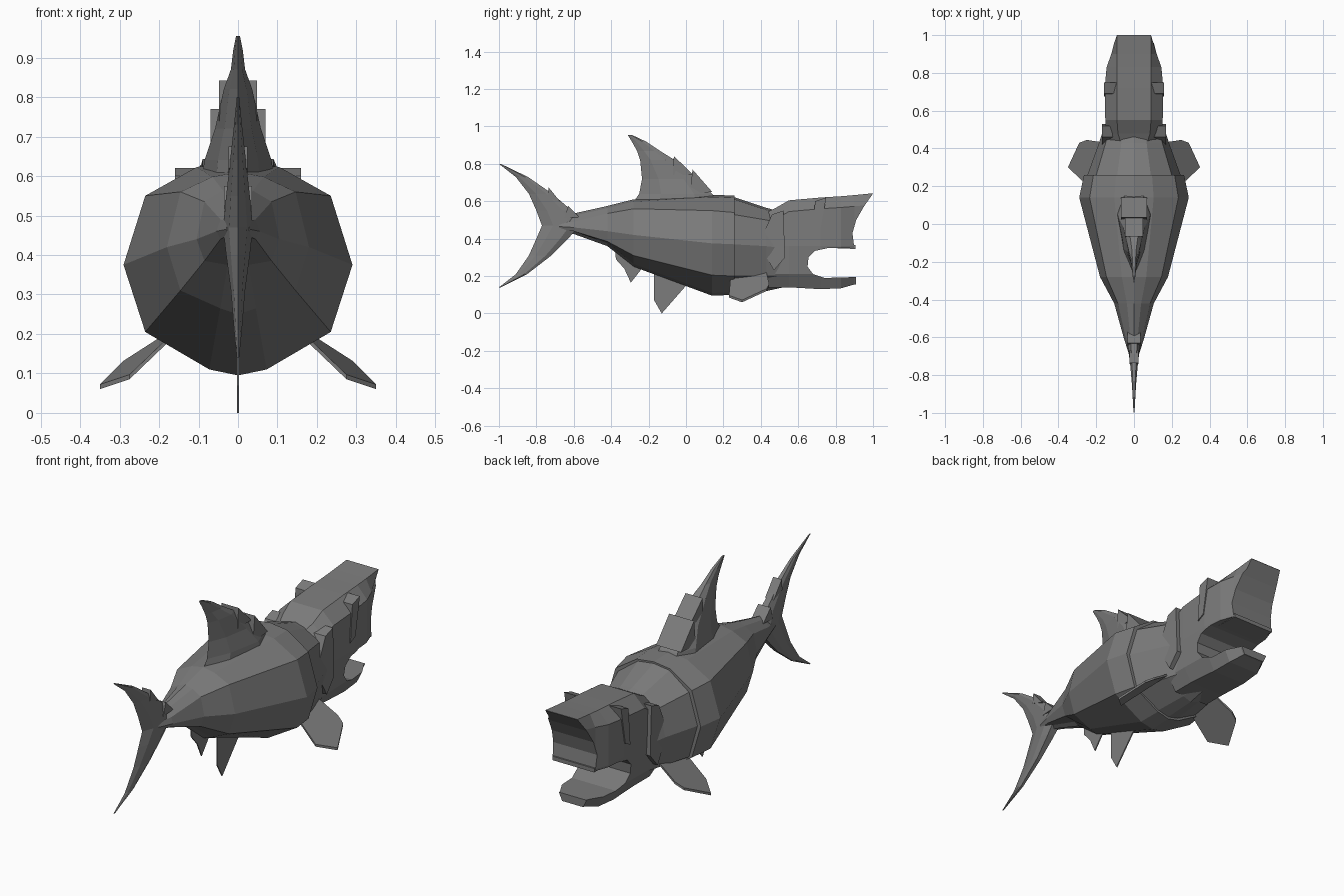
import bpy, bmesh

if "Cube" in bpy.data.objects:
    bpy.data.objects.remove(bpy.data.objects["Cube"])

grey = bpy.data.materials.new("slate grey")
grey.use_nodes = True
COLOUR = (0.2, 0.2, 0.2, 1)
grey.diffuse_color = COLOUR
grey.node_tree.nodes["Principled BSDF"].inputs["Base Color"].default_value = COLOUR


def finish(name, bm):
    bmesh.ops.recalc_face_normals(bm, faces=bm.faces)
    mesh = bpy.data.meshes.new(name)
    bm.to_mesh(mesh)
    bm.free()
    mesh.materials.append(grey)
    obj = bpy.data.objects.new(name, mesh)
    bpy.context.collection.objects.link(obj)
    return obj


def loft(name, rings):
    """Skin closed rings of equal length and cap both ends."""
    bm = bmesh.new()
    loops = [[bm.verts.new(p) for p in ring] for ring in rings]
    n = len(loops[0])
    for a, b in zip(loops, loops[1:]):
        for i in range(n):
            j = (i + 1) % n
            bm.faces.new((a[i], a[j], b[j], b[i]))
    bm.faces.new(loops[0])
    bm.faces.new(loops[-1])
    return finish(name, bm)


def slab(name, profile, x0, x1):
    """Side profile of (y, z) points extruded across x."""
    return loft(name, [[(x, y, z) for y, z in profile] for x in (x0, x1)])


def mirrored(half, y):
    """Half cross-section, top centre to bottom centre, closed by mirroring."""
    pts = half + [(-x, z) for x, z in reversed(half[1:-1])]
    return [(x, y, z) for x, z in pts]


def trunk_ring(y, w, top, shoulder, mid, low, base):
    return mirrored([(0, top), (.36 * w, top - .012), (.81 * w, shoulder), (w, mid),
                     (.81 * w, low), (.25 * w, base + .015), (0, base)], y)


def fin_ring(z, back, front, w):
    length = front - back
    half = [(0, back), (.6 * w, back + .3 * length), (w, back + .75 * length),
            (.6 * w, front), (0, front)]
    return [(x, y, z) for x, y, _ in
            [(p[0], p[2], p[1]) for p in mirrored(half, z)]]


# Body and the stepped collar behind the head
loft("body", [trunk_ring(*r) for r in (
    (-.68, .03, .50, .485, .465, .45, .44),
    (-.60, .055, .535, .49, .46, .44, .425),
    (-.42, .105, .575, .535, .44, .385, .36),
    (-.28, .18, .61, .56, .42, .31, .25),
    (.14, .29, .635, .55, .375, .205, .095),
    (.26, .265, .63, .54, .37, .2, .1))])
loft("gill_collar", [trunk_ring(*r) for r in (
    (.25, .25, .625, .53, .37, .2, .11),
    (.43, .185, .565, .50, .36, .2, .12),
    (.52, .155, .54, .48, .35, .2, .14))])


# Head: roof half width, roof height, cheek half width, jaw half width, base
def head_ring(y, rw, roof, w, jaw, base):
    return mirrored([(0, roof), (rw, roof), (w, roof - .06), (w, .36),
                     (jaw, .21), (.7 * jaw, base), (0, base)], y)


head = loft("head", [head_ring(*r) for r in (
    (.43, .07, .54, .15, .14, .14),
    (.48, .085, .565, .148, .14, .14),
    (.55, .09, .605, .152, .14, .14),
    (.72, .09, .62, .155, .135, .13),
    (.83, .09, .627, .145, .125, .135),
    (.90, .09, .633, .12, .085, .155),
    (1.0, .09, .643, .095, .08, .155))])

# Open mouth and the hollow snout under the brim
cutter = slab("mouth_cutter", [
    (1.001, .643), (.95, .57), (.91, .50), (.89, .43), (.90, .35), (.76, .35),
    (.69, .335), (.655, .30), (.65, .25), (.68, .21), (.74, .19), (.91, .195),
    (.91, .05), (1.2, .05), (1.2, .643)], -.4, .4)
cutter.hide_render = True
cutter.hide_viewport = True
cut = head.modifiers.new("mouth", "BOOLEAN")
cut.operation = "DIFFERENCE"
cut.solver = "EXACT"
cut.object = cutter
slab("upper_lip", [(.78, .35), (.905, .345), (.905, .365), (.78, .372)], -.118, .118)

# Cheek plates on both sides
for side, s in (("left", 1), ("right", -1)):
    slab(side + "_brow_ridge", [(.69, .60), (.75, .62), (.715, .43), (.675, .41)],
         s * .08, s * .16)
    slab(side + "_gill_plate", [(.41, .42), (.46, .53), (.52, .55), (.53, .30),
                                (.47, .23), (.43, .30)], s * .1, s * .17)

# Dorsal fin with two serrations on its leading edge
loft("dorsal_fin", [fin_ring(*r) for r in (
    (.57, -.30, .19, .095), (.64, -.25, .14, .085), (.72, -.235, .06, .058),
    (.82, -.245, -.06, .036), (.87, -.262, -.14, .018),
    (.92, -.29, -.215, .012), (.955, -.312, -.29, .005))])
slab("upper_serration", [(-.065, .842), (.04, .74), (-.07, .74)], -.048, .048)
slab("lower_serration", [(.035, .77), (.14, .65), (.02, .64)], -.07, .07)

# Crescent tail with two small spikes
loft("tail_fin", [fin_ring(*r) for r in (
    (.80, -1, -.99, .003), (.73, -.91, -.845, .01), (.64, -.84, -.715, .02),
    (.55, -.80, -.61, .03), (.47, -.77, -.57, .038), (.40, -.80, -.63, .03),
    (.31, -.84, -.72, .018), (.21, -.91, -.85, .01), (.14, -1, -.99, .003))])
slab("upper_tail_spike", [(-.735, .675), (-.67, .595), (-.74, .62)], -.024, .024)
slab("lower_tail_spike", [(-.63, .575), (-.57, .515), (-.65, .51)], -.035, .035)

# Thin keel fins under the belly
slab("pelvic_fin", [(-.17, .22), (-.17, .07), (-.13, 0), (.01, .16), (0, .22)], -.003, .003)
slab("anal_fin", [(-.38, .36), (-.375, .29), (-.33, .24), (-.295, .165), (-.22, .26),
                  (-.22, .32)], -.003, .003)

# Paired pectoral fins
outline = [(.15, .24, .205), (.15, .43, .21), (.25, .445, .145),
           (.29, .43, .12), (.35, .30, .06), (.275, .23, .085)]
for side, s in (("left", 1), ("right", -1)):
    loft(side + "_pectoral_fin", [[(s * x, y, z + dz) for x, y, z in outline]
                                  for dz in (0, .012)])
